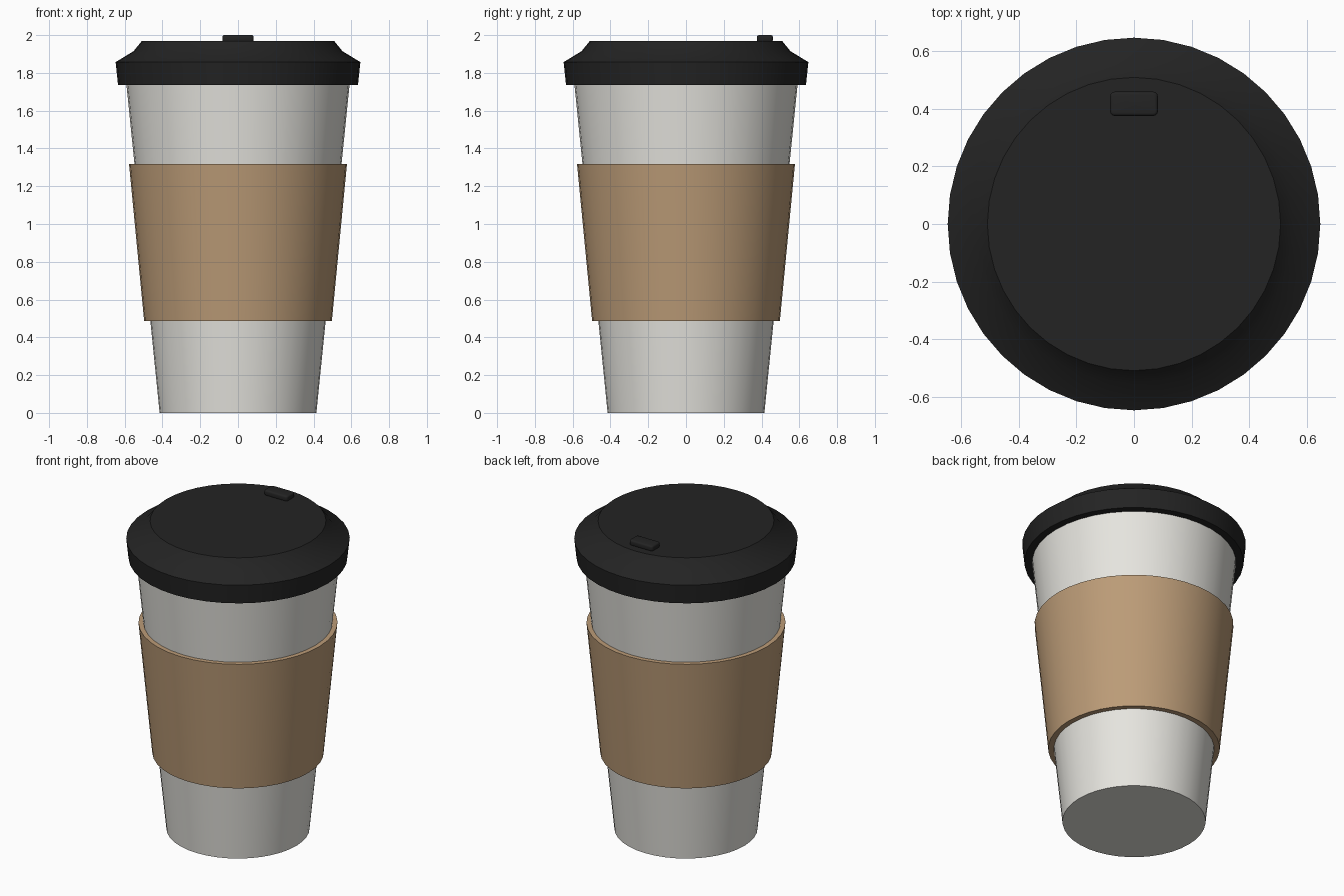
import bpy
import bmesh
import math

if "Cube" in bpy.data.objects:
    bpy.data.objects.remove(bpy.data.objects["Cube"], do_unlink=True)

SIDES = 40


def make_material(name, rgb):
    mat = bpy.data.materials.new(name)
    mat.use_nodes = True
    color = (*rgb, 1.0)
    mat.diffuse_color = color
    mat.node_tree.nodes["Principled BSDF"].inputs["Base Color"].default_value = color
    return mat


def finish(name, bm, mat, angle=20):
    bmesh.ops.recalc_face_normals(bm, faces=bm.faces[:])
    mesh = bpy.data.meshes.new(name)
    bm.to_mesh(mesh)
    bm.free()
    mesh.materials.append(mat)
    obj = bpy.data.objects.new(name, mesh)
    bpy.context.collection.objects.link(obj)
    bpy.ops.object.select_all(action="DESELECT")
    obj.select_set(True)
    bpy.context.view_layer.objects.active = obj
    bpy.ops.object.shade_smooth_by_angle(angle=math.radians(angle))
    return obj


def turned(name, profile, mat, closed=False):
    """Turn a (radius, height) profile about z; cap the ends or join them."""
    bm = bmesh.new()
    rings = []
    for r, z in profile:
        rings.append([bm.verts.new((r * math.cos(a), r * math.sin(a), z))
                      for a in (math.tau * i / SIDES for i in range(SIDES))])
    pairs = list(zip(rings, rings[1:]))
    if closed:
        pairs.append((rings[-1], rings[0]))
    else:
        bm.faces.new(rings[0])
        bm.faces.new(rings[-1])
    for low, high in pairs:
        for i in range(SIDES):
            j = (i + 1) % SIDES
            bm.faces.new((low[i], low[j], high[j], high[i]))
    return finish(name, bm, mat)


off_white = make_material("off white", (0.79, 0.78, 0.735))
cardboard = make_material("cardboard tan", (0.50, 0.33, 0.185))
black = make_material("soft black", (0.017, 0.017, 0.017))

# Tapered cup body
turned("cup_body", [(0.415, 0), (0.60, 1.83)], off_white)

# Cardboard sleeve wrapped round the cup
turned("sleeve", [(0.462, 0.487), (0.497, 0.487), (0.577, 1.318), (0.546, 1.318)],
       cardboard, closed=True)

# Lid with a flared rim and stepped shoulder
turned("lid", [(0.635, 1.735), (0.648, 1.857), (0.553, 1.915), (0.51, 1.968)], black)

# Rounded stopper over the drinking hole, near the back of the lid
bm = bmesh.new()
bmesh.ops.create_cube(bm, size=1)
bmesh.ops.scale(bm, vec=(0.166, 0.084, 0.036), verts=bm.verts)
bmesh.ops.translate(bm, vec=(0, 0.418, 1.982), verts=bm.verts)
upright = [e for e in bm.edges if abs(e.verts[0].co.z - e.verts[1].co.z) > 0.01]
bmesh.ops.bevel(bm, geom=upright, offset=0.016, segments=4, profile=0.5, affect="EDGES")
rims = [e for e in bm.edges if abs(e.verts[0].co.z - e.verts[1].co.z) < 0.001]
bmesh.ops.bevel(bm, geom=rims, offset=0.01, segments=3, profile=0.5, affect="EDGES")
finish("stopper", bm, black, angle=40)
